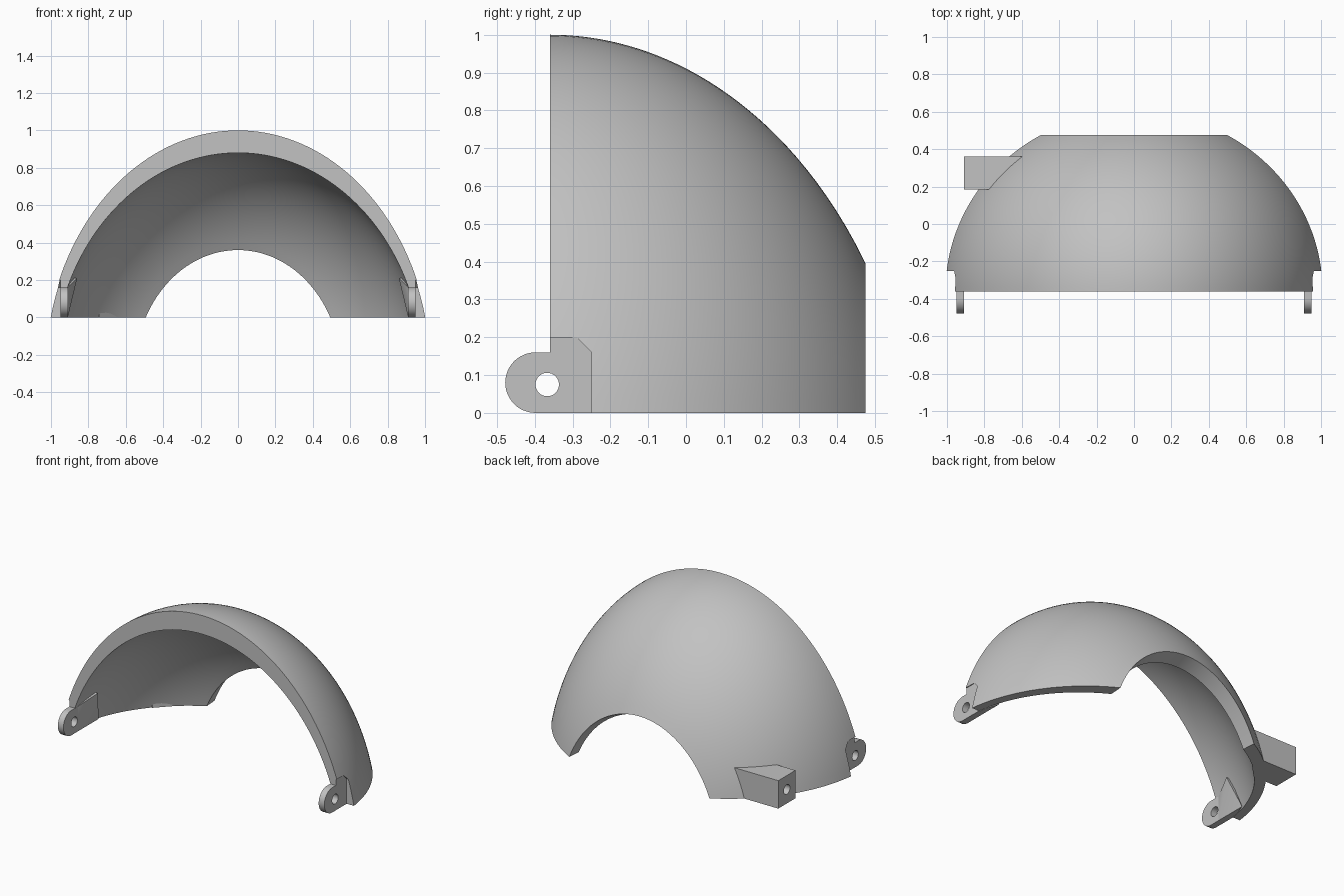
import bpy
import bmesh
import math
from mathutils import Vector

if "Cube" in bpy.data.objects:
    bpy.data.objects.remove(bpy.data.objects["Cube"], do_unlink=True)

grey = bpy.data.materials.new("plain_grey")
grey.use_nodes = True
COLOUR = (0.54, 0.54, 0.54, 1)
grey.diffuse_color = COLOUR
grey.node_tree.nodes["Principled BSDF"].inputs["Base Color"].default_value = COLOUR

FRONT, BACK = -0.36, 0.475
CENTRE_Z = -0.3


def finish(name, bm):
    bmesh.ops.recalc_face_normals(bm, faces=bm.faces)
    mesh = bpy.data.meshes.new(name)
    bm.to_mesh(mesh)
    bm.free()
    mesh.materials.append(grey)
    ob = bpy.data.objects.new(name, mesh)
    bpy.context.collection.objects.link(ob)
    return ob


def prism(name, outline, offset):
    """Extrude a planar outline along an offset."""
    bm = bmesh.new()
    face = bm.faces.new([bm.verts.new(p) for p in outline])
    ext = bmesh.ops.extrude_face_region(bm, geom=[face])
    moved = [v for v in ext["geom"] if isinstance(v, bmesh.types.BMVert)]
    bmesh.ops.translate(bm, verts=moved, vec=Vector(offset))
    return finish(name, bm)


def circle(x, y, z, r, start=0.0, sweep=math.tau, count=32):
    return [(x, y + r * math.cos(start + sweep * i / count),
             z + r * math.sin(start + sweep * i / count)) for i in range(count)]


def cut(ob, cutter):
    """Subtract the cutter, keep the result and drop the cutter."""
    cutter.hide_render = True
    mod = ob.modifiers.new("cut", "BOOLEAN")
    mod.operation, mod.solver, mod.object = "DIFFERENCE", "EXACT", cutter
    bpy.context.view_layer.update()
    dg = bpy.context.evaluated_depsgraph_get()
    mesh = bpy.data.meshes.new_from_object(ob.evaluated_get(dg))
    ob.modifiers.clear()
    ob.data = mesh
    bpy.data.objects.remove(cutter, do_unlink=True)


def arc(y, a, b, c, count=72):
    """Cross-section of an ellipsoid at depth y, kept above the ground."""
    s = math.sqrt(1 - ((y - FRONT) / b) ** 2)
    low = math.asin(-CENTRE_Z / (c * s))
    angles = [low + (math.pi - 2 * low) * j / count for j in range(count + 1)]
    return [(a * s * math.cos(t), y, CENTRE_Z + c * s * math.sin(t)) for t in angles]


# Dome shell: outer and inner ellipsoid joined at the front and back rims
STEPS = 32
INNER_BACK = 0.386
rings = [arc(FRONT + (BACK - FRONT) * i / STEPS, 1.036, 0.988, 1.3)
         for i in range(STEPS + 1)]
rings += [arc(INNER_BACK + (FRONT - INNER_BACK) * i / STEPS, 0.99, 0.9, 1.18)
          for i in range(STEPS + 1)]
bm = bmesh.new()
grid = [[bm.verts.new(p) for p in ring] for ring in rings]
for i, ring in enumerate(grid):
    after = grid[(i + 1) % len(grid)]
    for j in range(len(ring) - 1):
        bm.faces.new((ring[j], ring[j + 1], after[j + 1], after[j]))
for end in (0, -1):
    for i in range(STEPS):
        bm.faces.new((grid[i][end], grid[i + 1][end],
                      grid[-2 - i][end], grid[-1 - i][end]))
shell = finish("dome_shell", bm)
parts = [shell]

# Hinge tabs with flats cut into the shell and tapered supports inside
for side, label in ((1, "left"), (-1, "right")):
    flat = [(-0.6, -0.1), (-0.25, -0.1), (-0.25, 0.16), (-0.29, 0.2), (-0.6, 0.2)]
    cut(shell, prism("flat_cutter", [(side * 0.95, y, z) for y, z in flat],
                     (side * 0.2, 0, 0)))

    outline = circle(side * 0.91, -0.398, 0.08, 0.08, math.pi / 2, math.pi, 24)
    outline += [(side * 0.91, y, z) for y, z in ((-0.398, 0), (-0.25, 0), (-0.25, 0.16))]
    tab = prism(label + "_hinge_tab", outline, (side * 0.04, 0, 0))

    bm = bmesh.new()
    for x, y, z in ((0.91, -0.33, 0), (0.91, -0.33, 0.16), (0.95, -0.3, 0),
                    (0.93, -0.3, 0.16), (0.86, -0.2, 0.21), (0.89, -0.2, 0.21),
                    (0.91, -0.12, 0), (0.94, -0.2, 0)):
        bm.verts.new((side * x, y, z))
    bmesh.ops.convex_hull(bm, input=bm.verts)
    support = finish(label + "_tab_support", bm)

    for ob in (tab, shell):
        cut(ob, prism("pin_cutter", circle(side * 0.8, -0.367, 0.075, 0.031),
                      (side * 0.3, 0, 0)))
    parts += [tab, support]

# Side block with a blind hole in its outer end
block = prism("side_block", [(-0.91, 0.185, 0), (-0.91, 0.36, 0),
                             (-0.57, 0.36, 0), (-0.74, 0.185, 0)], (0, 0, 0.18))
cut(block, prism("block_hole_cutter", circle(-1, 0.272, 0.09, 0.031), (0.25, 0, 0)))
parts.append(block)

bpy.ops.object.select_all(action="DESELECT")
for ob in parts:
    ob.select_set(True)
bpy.context.view_layer.objects.active = shell
bpy.ops.object.shade_smooth_by_angle(angle=math.radians(30))
